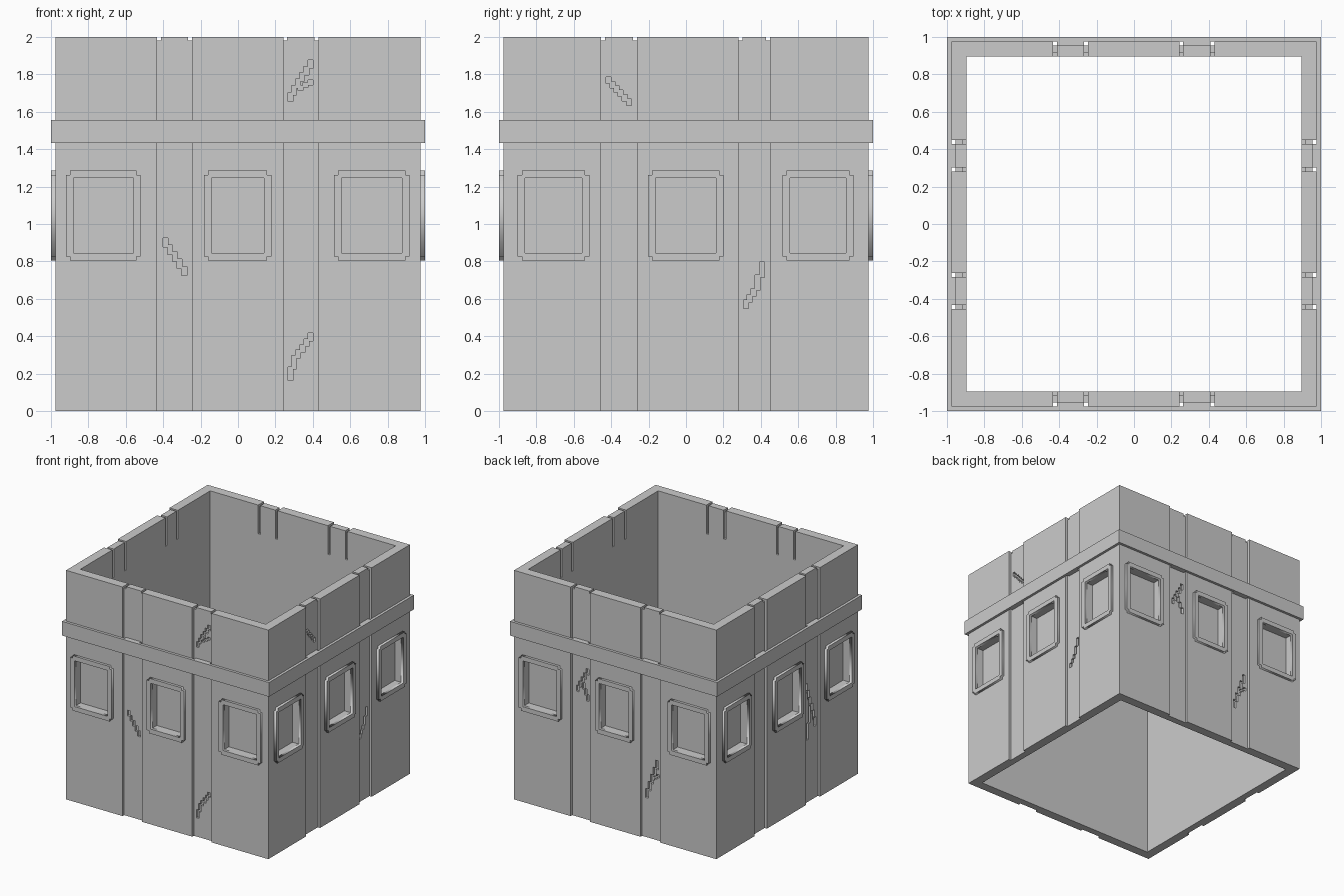
import bpy, bmesh
from mathutils import Matrix

if "Cube" in bpy.data.objects:
    bpy.data.objects.remove(bpy.data.objects["Cube"])

WALL, INNER, RECESS, PANE, BAND = 0.977, 0.896, 0.955, 0.916, 1.0
ZW0, ZW1 = 0.805, 1.285            # window frame height range

# Layout along each wall: recessed strips, windows
STRIPS = {"x": [(-0.432, -0.245), (0.242, 0.43)],
          "y": [(-0.455, -0.263), (0.28, 0.45)]}
WINDOWS = {"x": [(-0.92, -0.52), (-0.183, 0.178), (0.513, 0.917)],
           "y": [(-0.9, -0.517), (-0.203, 0.2), (0.515, 0.895)]}
# side name: (axis that runs along the wall, outward sign)
SIDES = {"front": ("x", -1), "back": ("x", 1), "right": ("y", 1), "left": ("y", -1)}
# crack polylines in (along, z)
CRACKS = {
    "front": [[(-0.40, 0.92), (-0.275, 0.73)],
              [(0.27, 1.66), (0.33, 1.77), (0.40, 1.87)], [(0.32, 1.72), (0.40, 1.765)],
              [(0.27, 0.17), (0.31, 0.29), (0.40, 0.41)]],
    "right": [[(-0.425, 1.78), (-0.295, 1.64)],
              [(0.31, 0.555), (0.37, 0.65), (0.42, 0.79)]],
    "back": [[(0.27, 1.31), (0.39, 1.10)], [(0.33, 1.18), (0.27, 1.04)],
             [(-0.40, 0.69), (-0.28, 0.35)], [(-0.34, 0.52), (-0.41, 0.57)]],
    "left": [[(-0.29, 1.03), (-0.43, 0.63)], [(-0.35, 0.82), (-0.30, 0.55)]],
}


def add_box(bm, side, u, d, z):
    """Box given by ranges along the wall, outward distance and height."""
    axis, s = SIDES[side]
    dd = sorted((d[0] * s, d[1] * s))
    x, y = (u, dd) if axis == "x" else (dd, u)
    size = (x[1] - x[0], y[1] - y[0], z[1] - z[0])
    mid = ((x[0] + x[1]) / 2, (y[0] + y[1]) / 2, (z[0] + z[1]) / 2)
    bmesh.ops.create_cube(bm, size=1, matrix=Matrix.Translation(mid) @ Matrix.Diagonal((*size, 1)))


def make_object(name, bm):
    bmesh.ops.recalc_face_normals(bm, faces=bm.faces)
    mesh = bpy.data.meshes.new(name)
    bm.to_mesh(mesh)
    bm.free()
    ob = bpy.data.objects.new(name, mesh)
    bpy.context.collection.objects.link(ob)
    return ob


def square_ring(name, outer, inner, z0, z1):
    """Open square tube."""
    bm = bmesh.new()
    loops = [[bm.verts.new((r * a, r * b, z)) for a, b in ((-1, -1), (1, -1), (1, 1), (-1, 1))]
             for r, z in ((outer, z0), (outer, z1), (inner, z1), (inner, z0))]
    for k in range(4):
        p, q = loops[k], loops[(k + 1) % 4]
        for i in range(4):
            j = (i + 1) % 4
            bm.faces.new((p[i], p[j], q[j], q[i]))
    return make_object(name, bm)


def cut(target, cutter, self_overlap=False):
    cutter.hide_render = True
    cutter.hide_set(True)
    mod = target.modifiers.new(cutter.name, "BOOLEAN")
    mod.operation, mod.solver, mod.object = "DIFFERENCE", "EXACT", cutter
    mod.use_self = self_overlap


# Walls with all their cuts
walls = square_ring("walls", WALL, INNER, 0, 2)
strip_bm, notch_bm, slot_bm, window_bm, crack_bm = (bmesh.new() for _ in range(5))
fill_bm = bmesh.new()
G = 0.021                          # groove width at strip edges
for side, (axis, _) in SIDES.items():
    for a, b in STRIPS[axis]:
        add_box(strip_bm, side, (a, b), (RECESS, 1.1), (-0.1, 2.1))
        add_box(fill_bm, side, (a + G, b - G), (RECESS, WALL), (1.433, 1.557))
        for g in (a, b - G):
            add_box(notch_bm, side, (g, g + G), (0.85, 1.1), (1.98, 2.1))
            add_box(slot_bm, side, (g, g + G), (0.85, PANE), (1.75, 2.1))
    for a, b in WINDOWS[axis]:
        add_box(window_bm, side, (a + 0.04, b - 0.04), (PANE, 1.1), (ZW0 + 0.04, ZW1 - 0.04))
    # stepped cracks: one short box per column
    for line in CRACKS[side]:
        for (u0, z0), (u1, z1) in zip(line, line[1:]):
            n = max(1, round(abs(u1 - u0) / 0.023))
            for k in range(n):
                u = u0 + (u1 - u0) * (k + 0.5) / n
                za, zb = sorted((z0 + (z1 - z0) * k / n, z0 + (z1 - z0) * (k + 1) / n))
                add_box(crack_bm, side, (u - 0.0135, u + 0.0135), (0.935, 1.1),
                        (za - 0.006, zb + 0.006))
cut(walls, make_object("strip_cutter", strip_bm))
cut(walls, make_object("notch_cutter", notch_bm))
cut(walls, make_object("inner_slot_cutter", slot_bm))
cut(walls, make_object("window_cutter", window_bm))
cut(walls, make_object("crack_cutter", crack_bm), True)

# Raised band around the building, filled behind at each strip
square_ring("band", BAND, WALL, 1.433, 1.557)
make_object("band_backing", fill_bm)


# Window frames: notched outline with a rectangular hole
def window_frame(side, a, b):
    axis, s = SIDES[side]
    n, w = 0.022, 0.04
    outer = [(a + n, ZW0), (b - n, ZW0), (b - n, ZW0 + n), (b, ZW0 + n),
             (b, ZW1 - n), (b - n, ZW1 - n), (b - n, ZW1), (a + n, ZW1),
             (a + n, ZW1 - n), (a, ZW1 - n), (a, ZW0 + n), (a + n, ZW0 + n)]
    inner = [(a + w, ZW0 + w), (a + w, ZW1 - w), (b - w, ZW1 - w), (b - w, ZW0 + w)]
    curve = bpy.data.curves.new("frame_outline", "CURVE")
    curve.dimensions, curve.fill_mode, curve.extrude = "2D", "BOTH", (BAND - WALL) / 2
    for pts in (outer, inner):
        sp = curve.splines.new("POLY")
        sp.points.add(len(pts) - 1)
        for p, (u, z) in zip(sp.points, pts):
            p.co = (u, z, 0, 1)
        sp.use_cyclic_u = True
    tmp = bpy.data.objects.new("frame_outline", curve)
    bpy.context.collection.objects.link(tmp)
    bpy.context.view_layer.update()
    mesh = tmp.evaluated_get(bpy.context.evaluated_depsgraph_get()).to_mesh()
    bm = bmesh.new()
    bm.from_mesh(mesh)
    bpy.data.objects.remove(tmp)
    bmesh.ops.remove_doubles(bm, verts=bm.verts, dist=1e-5)
    mid = s * (BAND + WALL) / 2
    for v in bm.verts:
        u, z, d = v.co
        v.co = (u, mid + d, z) if axis == "x" else (mid + d, u, z)
    make_object(side + "_window_frame", bm)


for side, (axis, _) in SIDES.items():
    for a, b in WINDOWS[axis]:
        window_frame(side, a, b)
